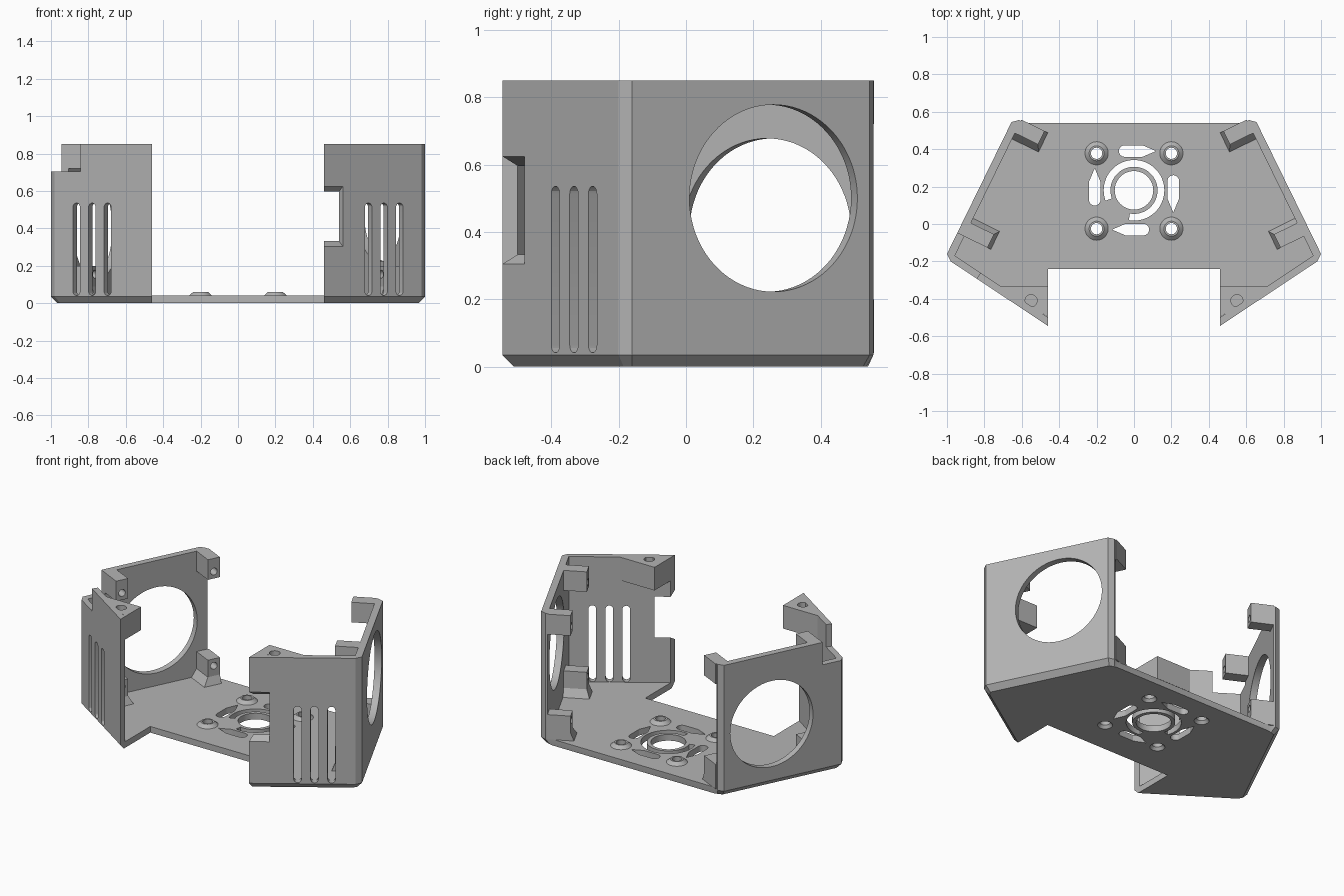
import bpy, bmesh
from math import sin, cos, pi, radians
from mathutils import Vector

if "Cube" in bpy.data.objects:
    bpy.data.objects.remove(bpy.data.objects["Cube"])

grey = bpy.data.materials.new("plain_grey")
grey.use_nodes = True
grey.diffuse_color = (0.46, 0.46, 0.46, 1)
grey.node_tree.nodes["Principled BSDF"].inputs["Base Color"].default_value = (0.46, 0.46, 0.46, 1)

TOP, FLOOR, WALL = 0.85, 0.04, 0.042
parts = []


def loft(name, rings):
    """Closed solid through rings of equal point count."""
    bm = bmesh.new()
    loops = [[bm.verts.new(p) for p in ring] for ring in rings]
    for a, b in zip(loops, loops[1:]):
        for i in range(len(a)):
            j = (i + 1) % len(a)
            bm.faces.new((a[i], a[j], b[j], b[i]))
    bm.faces.new(loops[0][::-1])
    bm.faces.new(loops[-1])
    bmesh.ops.recalc_face_normals(bm, faces=bm.faces)
    mesh = bpy.data.meshes.new(name)
    bm.to_mesh(mesh)
    bm.free()
    mesh.materials.append(grey)
    obj = bpy.data.objects.new(name, mesh)
    bpy.context.collection.objects.link(obj)
    return obj


def flat(points, z):
    return [(x, y, z) for x, y in points]


def prism(name, points, z0, z1):
    return loft(name, [flat(points, z0), flat(points, z1)])


def circle(x, y, r, n=48):
    return [(x + r * cos(2 * pi * i / n), y + r * sin(2 * pi * i / n)) for i in range(n)]


def cut(target, cutter):
    cutter.hide_render = True
    mod = target.modifiers.new("cut", "BOOLEAN")
    mod.operation, mod.solver, mod.object = "DIFFERENCE", "EXACT", cutter
    dg = bpy.context.evaluated_depsgraph_get()
    mesh = bpy.data.meshes.new_from_object(target.evaluated_get(dg))
    target.modifiers.clear()
    target.data = mesh
    bpy.data.objects.remove(cutter)


def mirrored(half):
    return half + [(-x, y) for x, y in reversed(half)]


def frame(origin, along, inward):
    """Wall coordinates: distance along, depth inward, height, side sign."""
    o, a, n = Vector(origin), Vector(along), Vector(inward)

    def at(s, d, z, sx):
        p = o + a * s + n * d
        return (sx * p.x, p.y, z)
    return at


side = frame((0.655, 0.545), (0.44, -0.898), (-0.898, -0.44))
front = frame((0.46, -0.545), (0.834, 0.553), (-0.553, 0.834))


def round_cutter(at, s, z, r, d0, d1, sx, n=32):
    return loft("cutter", [[at(s + x, d, z + y, sx) for x, y in circle(0, 0, r, n)]
                           for d in (d0, d1)])


# Tray with chamfered underside
outer = [(0.58, 0.54), (0.615, 0.556), (0.655, 0.545), (1.0, -0.16),
         (0.98, -0.2), (0.46, -0.545), (0.46, -0.24)]
under = [(0.58, 0.54), (0.60, 0.535), (0.63, 0.525), (0.965, -0.16),
         (0.95, -0.185), (0.46, -0.51), (0.46, -0.24)]
body = loft("tray_body", [flat(mirrored(under), 0), flat(mirrored(outer), 0.035),
                          flat(mirrored(outer), TOP)])
parts.append(body)
cavity = [(0.573, 0.616), (0.958, -0.17), (0.42, -0.526)]
cut(body, prism("cutter", mirrored(cavity), FLOOR, 1))

# Fan openings and vent slots in the walls
for sx, hole_z in ((1, 0.5), (-1, 0.4)):
    cut(body, round_cutter(side, 0.318, hole_z, 0.2775, -0.05, 0.1, sx, 80))
    for u in (0.285, 0.384, 0.484):
        r = 0.0225
        arc = [(r * cos(i * pi / 8), r * sin(i * pi / 8)) for i in range(9)]
        slot = [(x, 0.513 + y) for x, y in arc] + [(-x, 0.064 - y) for x, y in arc]
        cut(body, loft("cutter", [[front(u + x, d, z, sx) for x, z in slot]
                                  for d in (-0.05, 0.07)]))

# Tapered cable notch on the left front wall
cut(body, loft("cutter", [[front(-0.1, d, lo, 1), front(0.12, d, lo, 1),
                           front(0.12, d, hi, 1), front(-0.1, d, hi, 1)]
                          for d, lo, hi in ((-0.01, 0.297, 0.632), (0.05, 0.342, 0.587))]))

# Lowered corner on the right
corner = [(-1.04, 0), (-0.89, -0.075), (-0.81, -0.245), (-0.86, -0.32), (-1.1, -0.32)]
cut(body, prism("cutter", corner, 0.705, 1))

# Floor openings: centre hole, C-shaped slot, four teardrops
CY = 0.18
cut(body, prism("cutter", circle(0, CY, 0.103, 64), -0.1, 0.1))
angles = [radians(-100 + 300 * i / 60) for i in range(61)]
ring = [(0.162 * cos(a), CY + 0.162 * sin(a)) for a in angles]
ring += [(0.126 * cos(a), CY + 0.126 * sin(a)) for a in reversed(angles)]
cut(body, prism("cutter", ring, -0.1, 0.1))
drop = [(-0.05 - 0.031 * sin(i * pi / 12), 0.21 + 0.031 * cos(i * pi / 12)) for i in range(13)]
drop += [(0.045, 0.179), (0.118, 0.21), (0.045, 0.241)]
for turn in range(4):
    cut(body, prism("cutter", [(x, y + CY) for x, y in drop], -0.1, 0.1))
    drop = [(y, -x) for x, y in drop]

# Screw bosses on the floor, countersunk below
for x in (-0.2, 0.2):
    for y in (-0.025, 0.378):
        cut(body, loft("cutter", [flat(circle(x, y, r), z) for r, z in
                                  ((0.052, -0.01), (0.03, 0.018), (0.03, 0.1))]))
        boss = loft("floor_boss", [flat(circle(x, y, r), z) for r, z in
                                   ((0.062, FLOOR), (0.04, 0.06))])
        cut(boss, prism("cutter", circle(x, y, 0.03), 0, 0.1))
        parts.append(boss)

for sx, label in ((1, "left"), (-1, "right")):
    # Triangular lid post with a blind screw hole
    tri = [(0.46, -0.335), (0.71, -0.335), (0.46, -0.499)]
    post = prism(label + "_lid_post", [(sx * x, y) for x, y in tri], 0.70, TOP)
    cut(post, prism("cutter", circle(sx * 0.55, -0.41, 0.032), 0.74, 1))
    parts.append(post)

    # Fan clips, the lower ones flared at the floor
    for s0, s1, f0, f1, end in ((-0.035, 0.045, 0, 0.035, "back"),
                                (0.58, 0.66, 0.027, 0, "front")):
        def rect(a, b, d, z):
            return [side(a, WALL, z, sx), side(b, WALL, z, sx),
                    side(b, d, z, sx), side(a, d, z, sx)]
        upper = loft(f"{label}_{end}_upper_clip",
                     [rect(s0, s1, 0.18, 0.72), rect(s0, s1, 0.18, TOP)])
        lower = loft(f"{label}_{end}_lower_clip",
                     [rect(s0 - f0, s1 + f1, 0.2, FLOOR), rect(s0, s1, 0.18, 0.09),
                      rect(s0, s1, 0.18, 0.2)])
        for clip, z in ((upper, 0.765), (lower, 0.155)):
            cut(clip, round_cutter(side, (s0 + s1) / 2, z, 0.022, 0.08, 0.3, sx))
            parts.append(clip)

bpy.ops.object.select_all(action="DESELECT")
for obj in parts:
    obj.select_set(True)
bpy.context.view_layer.objects.active = body
bpy.ops.object.shade_smooth_by_angle(angle=radians(20))
